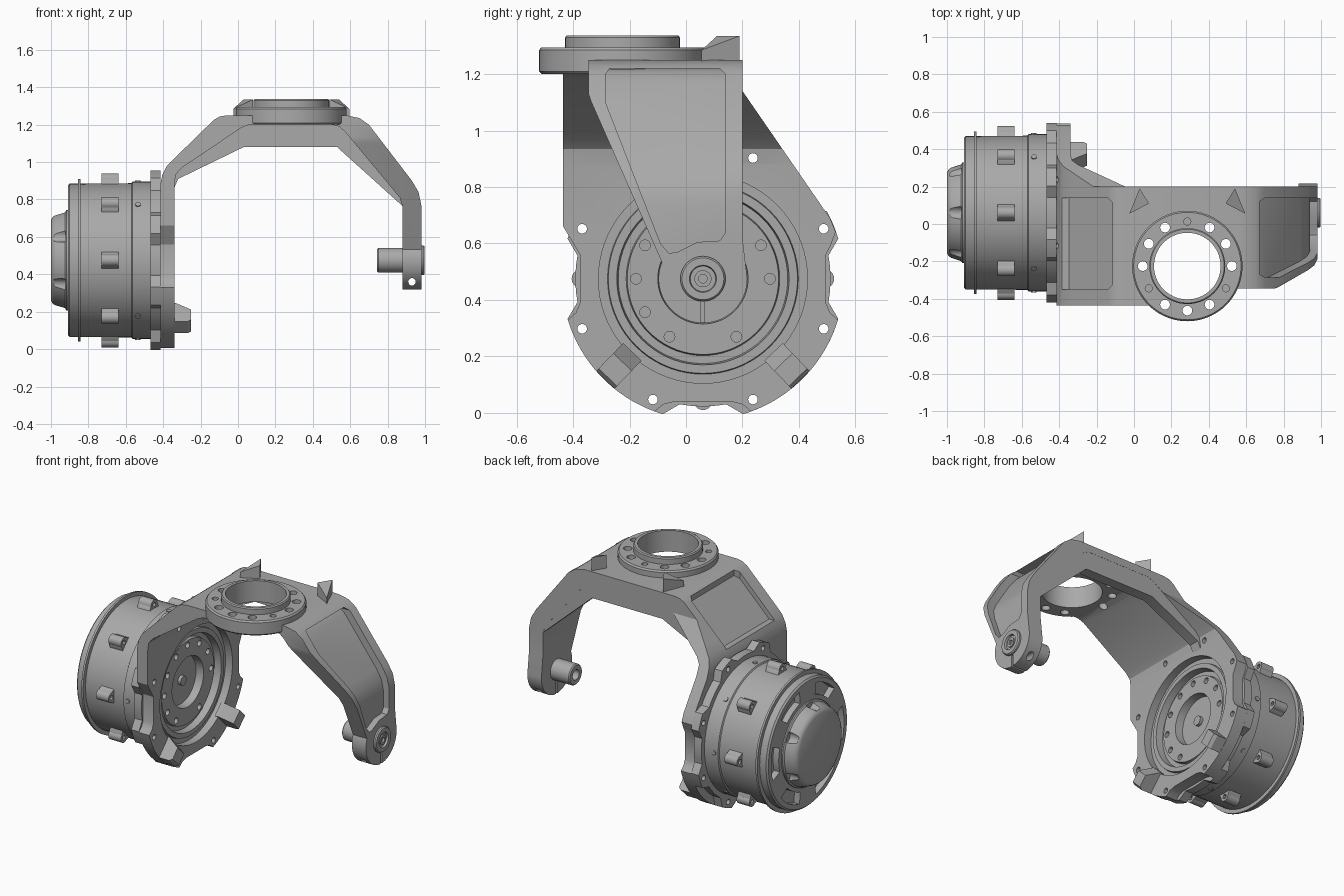
import bpy, bmesh
from math import sin, cos, pi, radians
from mathutils import Matrix, Vector

if "Cube" in bpy.data.objects:
    bpy.data.objects.remove(bpy.data.objects["Cube"])

grey = bpy.data.materials.new("cast_grey")
grey.use_nodes = True
grey.diffuse_color = (0.4, 0.4, 0.4, 1)
grey.node_tree.nodes["Principled BSDF"].inputs["Base Color"].default_value = (0.4, 0.4, 0.4, 1)

CY, CZ = 0.06, 0.475          # motor axis
RX, RY = 0.285, -0.225        # swivel ring centre


# ---------- helpers ----------
def finish(name, bm):
    bmesh.ops.remove_doubles(bm, verts=bm.verts, dist=1e-5)
    bmesh.ops.recalc_face_normals(bm, faces=bm.faces)
    mesh = bpy.data.meshes.new(name)
    bm.to_mesh(mesh)
    bm.free()
    mesh.materials.append(grey)
    ob = bpy.data.objects.new(name, mesh)
    bpy.context.collection.objects.link(ob)
    return ob


def place(a, b, t, axis):
    return {"x": (t, a, b), "y": (a, t, b), "z": (a, b, t)}[axis]


def add_prism(bm, pts, axis, lo, hi):
    ends = [[bm.verts.new(place(a, b, t, axis)) for a, b in pts] for t in (lo, hi)]
    bm.faces.new(ends[0])
    bm.faces.new(ends[1])
    for i in range(len(pts)):
        j = (i + 1) % len(pts)
        bm.faces.new((ends[0][i], ends[0][j], ends[1][j], ends[1][i]))


def prisms(name, outlines, axis, lo, hi):
    bm = bmesh.new()
    for pts in outlines:
        add_prism(bm, pts, axis, lo, hi)
    return finish(name, bm)


def prism(name, pts, axis, lo, hi):
    return prisms(name, [pts], axis, lo, hi)


def arc(c, r, a0, a1, n):
    return [(c[0] + r * cos(radians(a0 + (a1 - a0) * i / n)),
             c[1] + r * sin(radians(a0 + (a1 - a0) * i / n))) for i in range(n + 1)]


def circle(c, r, n=32):
    return arc(c, r, 0, 360, n)[:-1]


def lathe(name, profile, axis, centre, n=72):
    """Spin (position, radius) pairs around an axis."""
    bm = bmesh.new()
    rings = []
    for t, r in profile:
        if r == 0:
            rings.append([bm.verts.new(place(*centre, t, axis))] * n)
        else:
            rings.append([bm.verts.new(place(a, b, t, axis)) for a, b in circle(centre, r, n)])
    for p, q in zip(rings, rings[1:] + rings[:1]):
        for i in range(n):
            j = (i + 1) % n
            vs = list(dict.fromkeys((p[i], p[j], q[j], q[i])))
            if len(vs) > 2:
                bm.faces.new(vs)
    return finish(name, bm)


def boolean(ob, tool, op="DIFFERENCE", keep=False):
    mod = ob.modifiers.new("cut", "BOOLEAN")
    mod.object, mod.operation, mod.solver = tool, op, "EXACT"
    bpy.context.view_layer.objects.active = ob
    bpy.ops.object.modifier_apply(modifier=mod.name)
    if not keep:
        bpy.data.objects.remove(tool)
    return ob


def around_motor(ob, angle):
    """Turn a part built with local z as its radial direction onto the motor."""
    ob.data.transform(Matrix.Translation((0, CY, CZ)) @ Matrix.Rotation(radians(angle - 90), 4, "X"))
    return ob


def shifted(pts, dx, dz):
    return [(x + dx, z + dz) for x, z in pts]


C = (CY, CZ)
lug_angles = [22.5 + 45 * k for k in range(8)]
lug_holes = [circle(arc(C, 0.463, a, a, 1)[0], 0.017, 16) for a in lug_angles]

# ---------- yoke: motor side wall and half of the bridge ----------
left_profile = [(-0.415, -0.02), (-0.415, 0.88), (-0.405, 0.93), (-0.38, 0.98), (-0.33, 1.03),
                (-0.13, 1.225), (-0.1, 1.243), (-0.06, 1.25), (RX, 1.25), (RX, 1.2), (0.06, 1.2),
                (0.02, 1.185), (-0.3, 0.97), (-0.332, 0.935), (-0.34, 0.88), (-0.34, -0.02)]
wall_outline = ([(-0.435, 1.4), (0.2, 1.4), (0.2, 1.14), (0.51, 0.69), (0.53, 0.64), (0.515, 0.6),
                 (0.495, 0.56), (0.495, 0.39), (0.51, 0.355)]
                + arc(C, 0.5, -17, -70, 16) + [(0.2, 0.03), (0.16, 0.04), (-0.04, 0.04), (-0.08, 0.03)]
                + arc(C, 0.5, -110, -163, 16) + [(-0.39, 0.355), (-0.375, 0.39), (-0.375, 0.56), (-0.435, 0.66)])
wall = prism("motor_side_yoke", left_profile, "y", -0.7, 0.7)
boolean(wall, prism("tool", wall_outline, "x", -1, 1), "INTERSECT")
pocket = prism("tool", [(-0.7, -0.35), (-0.14, -0.35), (-0.115, -0.325), (-0.115, 0.115),
                        (-0.14, 0.14), (-0.7, 0.14)], "z", 0.97, 1.5)
boolean(pocket, prism("tool2", shifted(left_profile, 0.022, -0.02), "y", -1, 1))
boolean(wall, pocket)
boolean(wall, prism("tool", circle(C, 0.37, 72), "x", -0.6, -0.2))

# ---------- yoke: free arm ----------
right_profile = [(RX, 1.25), (0.58, 1.25), (0.65, 1.235), (0.7, 1.2), (0.93, 0.9), (0.965, 0.84),
                 (0.98, 0.77), (0.98, 0.2), (0.88, 0.2), (0.88, 0.76), (0.865, 0.81), (0.57, 1.165),
                 (0.54, 1.19), (0.5, 1.2), (RX, 1.2)]
arm_outline = ([(-0.345, 1.4), (-0.345, 1.13), (-0.335, 1.1)] + arc(C, 0.157, 158, 360, 32)
               + [(0.2, 0.62), (0.2, 1.4)])
arm = prism("free_arm", right_profile, "y", -0.7, 0.7)
boolean(arm, prism("tool", arm_outline, "x", -1, 1.2), "INTERSECT")
arm_pocket = [(-0.285, 1.2), (-0.27, 1.22), (0.12, 1.22), (0.14, 1.2), (0.14, 0.64), (0.12, 0.61),
              (0.04, 0.605), (-0.03, 0.57), (-0.06, 0.565), (-0.09, 0.6), (-0.285, 1.1)]
pocket = prism("tool", arm_pocket, "x", 0.5, 1.2)
boolean(pocket, prism("tool2", shifted(right_profile, -0.04, -0.025), "y", -1, 1))
boolean(arm, pocket)
boolean(arm, prism("tool", circle((0.93, 0.36), 0.02, 20), "y", -0.5, 0.5))
boolean(arm, prism("tool", [(0.054, 0.2), (0.066, 0.2), (0.066, 0.4), (0.054, 0.4)], "x", 0.8, 1.1))

# stiffening rib under the rear edge
prism("rear_rib", [(-0.35, 0.84), (-0.32, 0.91), (0.03, 1.08), (0.53, 1.08), (0.885, 0.76), (0.89, 0.79),
                   (0.56, 1.21), (0.03, 1.21), (-0.32, 0.99), (-0.36, 0.93)], "y", 0.13, 0.199)

# ---------- swivel ring ----------
R = (RX, RY)
ring = lathe("swivel_ring", [(1.2, 0.178), (1.2, 0.285), (1.21, 0.295), (1.285, 0.295), (1.295, 0.287),
                             (1.295, 0.203), (1.33, 0.203), (1.337, 0.197), (1.337, 0.178)], "z", R)
through = [circle(arc(R, 0.238, 30 * k, 30 * k, 1)[0], 0.026, 20) for k in range(12) if k not in (3, 7, 11)]
blind = [circle(arc(R, 0.238, a, a, 1)[0], 0.019, 16) for a in (90, 210, 330)]
bolt_tool = prisms("tool", through, "z", 1, 1.5)
bore_tool = prism("tool2", circle(R, 0.178, 72), "z", 1, 1.5)
for part in (wall, arm):
    boolean(part, bolt_tool, keep=True)
    boolean(part, bore_tool, keep=True)
bpy.data.objects.remove(bore_tool)
boolean(ring, bolt_tool)
boolean(ring, prisms("tool", blind, "z", 1.265, 1.5))

# steering stop wedges beside the ring
for side in (-1, 1):
    base = [(0.255, 0.19), (0.31, 0.055), (0.205, 0.11)]
    bm = bmesh.new()
    low = [bm.verts.new((RX + side * a, b, 1.24)) for a, b in base]
    top = [bm.verts.new((RX + side * a, b, z)) for (a, b), z in zip(base, (1.335, 1.285, 1.335))]
    bm.faces.new(low)
    bm.faces.new(top)
    for i in range(3):
        j = (i + 1) % 3
        bm.faces.new((low[i], low[j], top[j], top[i]))
    finish("stop_wedge", bm)

# ---------- pivot pin ----------
lathe("pivot_pin", [(0.743, 0.033), (0.743, 0.06), (0.75, 0.066), (0.9, 0.066), (0.9, 0.08), (0.99, 0.08),
                    (0.998, 0.074), (0.998, 0.048), (0.985, 0.045), (0.985, 0.03), (0.993, 0.03),
                    (0.993, 0.015), (0.97, 0.015), (0.97, 0), (0.8, 0), (0.8, 0.033)], "x", C, 40)

# ---------- motor housing ----------
motor = lathe("motor_housing", [(-0.43, 0), (-0.43, 0.03), (-0.45, 0.03), (-0.45, 0.155), (-0.4, 0.16),
                                (-0.4, 0.268), (-0.42, 0.272), (-0.42, 0.3), (-0.375, 0.305), (-0.375, 0.335),
                                (-0.39, 0.338), (-0.39, 0.395), (-0.43, 0.395), (-0.43, 0.42), (-0.565, 0.42),
                                (-0.57, 0.412), (-0.842, 0.41), (-0.842, 0.435), (-0.855, 0.435),
                                (-0.855, 0.41), (-0.9, 0.41), (-0.91, 0.4), (-0.91, 0)], "x", C)
windows = [arc(C, 0.37, a - 17, a + 17, 10) + arc(C, 0.295, a + 15, a - 15, 10) for a in range(0, 360, 60)]
boolean(motor, prisms("tool", windows, "x", -1, -0.87))
bolts = [circle(arc(C, 0.237, a, a, 1)[0], 0.019, 16) for a in range(0, 360, 30) if a not in (270, 330)]
boolean(motor, prisms("tool", bolts, "x", -0.425, -0.3))

# end cap with scooped notches
cap = lathe("hub_cap", [(-0.9, 0), (-0.9, 0.27), (-0.918, 0.268), (-0.925, 0.258), (-0.975, 0.242),
                        (-0.99, 0.233), (-1, 0.215), (-1, 0)], "x", C)
notches = [circle(arc(C, 0.265, a, a, 1)[0], 0.035, 16) for a in range(30, 390, 60)]
boolean(cap, prisms("tool", notches, "x", -0.985, -0.922))

# scalloped mounting plate
lobes = []
for a in lug_angles:
    lobes += arc(C, 0.5, a - 6, a + 6, 4) + arc(C, 0.452, a + 12, a + 33, 5)
plate = prism("mounting_plate", lobes, "x", -0.468, -0.414)
boolean(plate, prism("tool", circle(C, 0.39, 72), "x", -0.6, -0.2))
lug_tool = prisms("tool", lug_holes, "x", -0.6, -0.2)
boolean(plate, lug_tool, keep=True)
boolean(wall, lug_tool)

# lugs and small screws around the housing
for a in range(0, 360, 45):
    ear = prism("housing_lug", [(-0.05, 0.395), (0.05, 0.395), (0.035, 0.43)]
                + arc((0, 0.432), 0.033, 0, 180, 10) + [(-0.035, 0.43)], "x", -0.73, -0.64)
    boolean(ear, prism("tool", circle((0, 0.435), 0.014, 12), "x", -0.8, -0.6))
    around_motor(ear, a)
    around_motor(prism("housing_screw", circle((-0.535, 0), 0.015, 12), "z", 0.4, 0.426), a)

# ---------- stop blocks on the wall ----------
for a in (226, 314):
    block = prism("stop_block", [(-0.36, 0.36), (-0.335, 0.36), (-0.25, 0.41), (-0.25, 0.485),
                                 (-0.27, 0.498), (-0.36, 0.498)], "y", -0.045, 0.045)
    around_motor(block, a)

# ---------- shading ----------
for ob in bpy.context.collection.objects:
    if ob.type == "MESH" and grey.name in ob.data.materials:
        bpy.ops.object.select_all(action="DESELECT")
        ob.select_set(True)
        bpy.context.view_layer.objects.active = ob
        bpy.ops.object.shade_smooth_by_angle(angle=radians(30))
